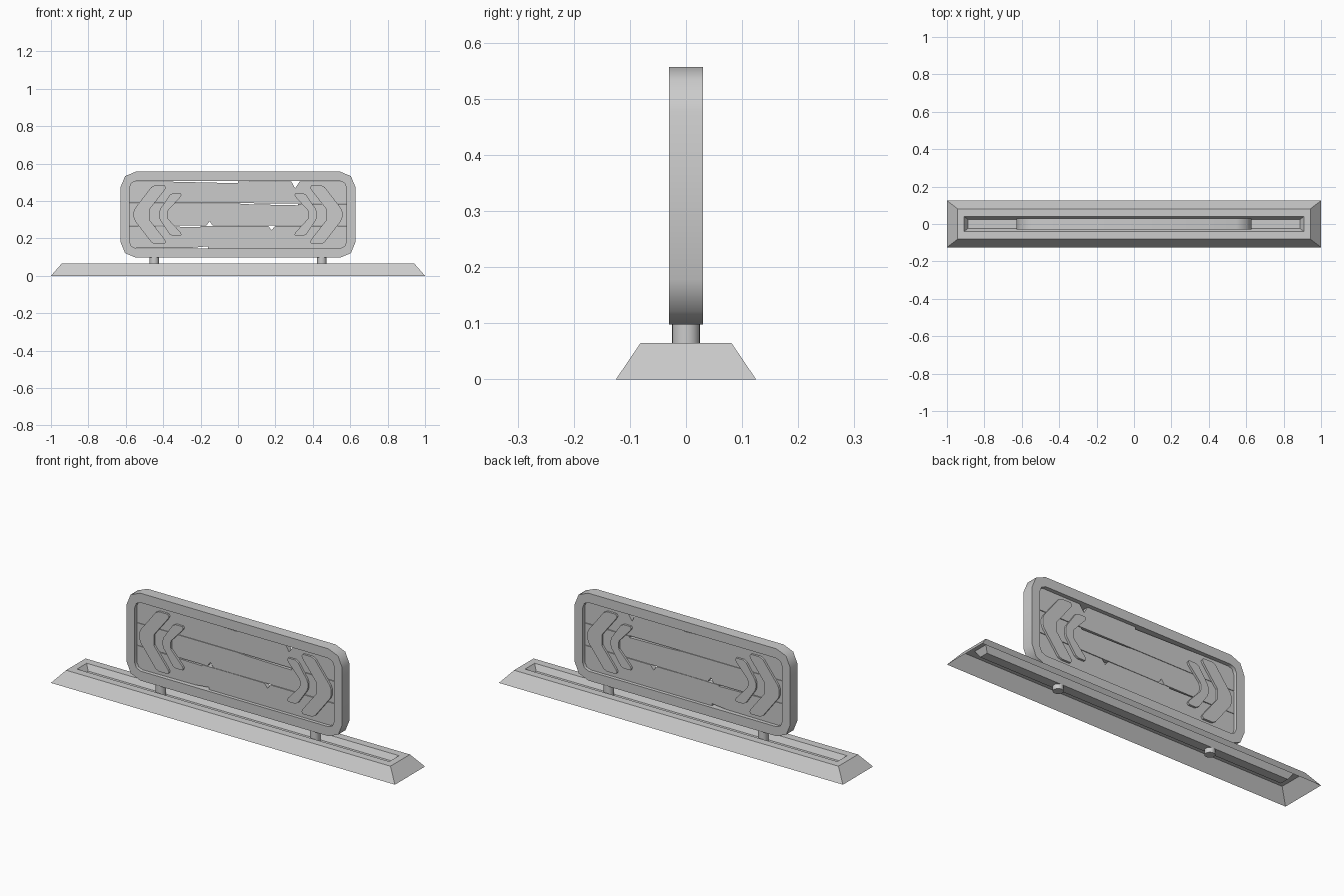
import bpy, bmesh, math

cube = bpy.data.objects.get("Cube")
if cube:
    bpy.data.objects.remove(cube, do_unlink=True)

# Single flat grey
grey = bpy.data.materials.new("plain_grey")
grey.use_nodes = True
grey.diffuse_color = (0.6, 0.6, 0.6, 1)
grey.node_tree.nodes["Principled BSDF"].inputs["Base Color"].default_value = (0.6, 0.6, 0.6, 1)

MID_Z = 0.327  # height of the panel centre


def finish(name, bm, smooth_angle=None, fix_normals=True):
    if fix_normals:
        bmesh.ops.recalc_face_normals(bm, faces=bm.faces)
    mesh = bpy.data.meshes.new(name)
    bm.to_mesh(mesh)
    bm.free()
    mesh.materials.append(grey)
    if smooth_angle:
        mesh.shade_smooth()
        mesh.set_sharp_from_angle(angle=math.radians(smooth_angle))
    ob = bpy.data.objects.new(name, mesh)
    bpy.context.collection.objects.link(ob)
    return ob


def bridge(bm, a, b):
    for i in range(len(a)):
        j = (i + 1) % len(a)
        bm.faces.new((a[i], a[j], b[j], b[i]))


def slab(name, outline, half):
    """Extrude an x/z outline symmetrically in y."""
    bm = bmesh.new()
    front = [bm.verts.new((x, -half, z)) for x, z in outline]
    back = [bm.verts.new((x, half, z)) for x, z in outline]
    bm.faces.new(front)
    bm.faces.new(back[::-1])
    bridge(bm, front, back)
    return finish(name, bm)


def rounded_rect(hx, hz, r, steps=2):
    pts = []
    for k, (sx, sz) in enumerate([(1, 1), (-1, 1), (-1, -1), (1, -1)]):
        for i in range(steps + 1):
            t = math.pi / 2 * (k + i / steps)
            pts.append((sx * (hx - r) + r * math.cos(t),
                        MID_Z + sz * (hz - r) + r * math.sin(t)))
    return pts


# Base: hollow shell with sloped sides and a sunken trough along the top
bm = bmesh.new()
rings = []
for hx, hy, z in [(1, 0.125, 0), (0.943, 0.081, 0.065),
                  (0.908, 0.04, 0.065), (0.888, 0.024, 0.035)]:
    rings.append([bm.verts.new((sx * hx, sy * hy, z))
                  for sx, sy in [(-1, -1), (1, -1), (1, 1), (-1, 1)]])
for lower, upper in zip(rings, rings[1:]):
    bridge(bm, lower, upper)
bm.faces.new(rings[-1])
finish("base", bm, fix_normals=False)

# Posts joining base and panel
for side, s in (("left", 1), ("right", -1)):
    bm = bmesh.new()
    bmesh.ops.create_cone(bm, cap_ends=True, segments=20, radius1=0.025,
                          radius2=0.025, depth=0.1)
    bmesh.ops.translate(bm, verts=bm.verts, vec=(s * 0.448, 0, 0.06))
    finish(side + "_post", bm, 40)

# Panel frame with rounded corners
bm = bmesh.new()
loops = []
for outline, y in [(rounded_rect(0.627, 0.2295, 0.08), -0.03),
                   (rounded_rect(0.627, 0.2295, 0.08), 0.03),
                   (rounded_rect(0.58, 0.18, 0.035), 0.03),
                   (rounded_rect(0.58, 0.18, 0.035), -0.03)]:
    loops.append([bm.verts.new((x, y, z)) for x, z in outline])
for i in range(4):
    bridge(bm, loops[i], loops[(i + 1) % 4])
finish("panel_frame", bm, 50)

# Worn planks with thin uneven gaps and small notches
W = 0.585
slab("top_plank", [
    (-W, 0.388), (0.07, 0.388), (0.32, 0.387), (W, 0.387),
    (W, 0.505), (0.33, 0.504), (0.305, 0.468), (0.285, 0.504), (0.0, 0.506),
    (0.0, 0.495), (-0.35, 0.503), (-W, 0.506)], 0.012)
slab("middle_plank", [
    (-W, 0.269), (-0.44, 0.268), (-0.17, 0.268), (-0.152, 0.292), (-0.135, 0.268),
    (W, 0.270), (W, 0.384), (0.32, 0.384), (0.32, 0.377), (0.07, 0.382),
    (0.0, 0.386), (-W, 0.386)], 0.012)
slab("bottom_plank", [
    (-W, 0.147), (-0.24, 0.150), (-0.16, 0.158), (-0.16, 0.147), (W, 0.147),
    (W, 0.267), (0.198, 0.266), (0.18, 0.244), (0.162, 0.266), (0.0, 0.267),
    (-0.20, 0.266), (-0.20, 0.260), (-0.44, 0.265), (-W, 0.267)], 0.012)

# Direction chevrons: upper half profiles mirrored about the panel centre,
# standing proud of the planks on both faces
big = [(0.378, 0.018), (0.39, 0.045), (0.455, 0.135), (0.458, 0.148),
       (0.448, 0.157), (0.395, 0.157), (0.383, 0.148)]
outer = [(0.473, 0.028), (0.473, 0.012)]
large_half = [(0.558, 0.015), (0.55, 0.035), (0.463, 0.148), (0.445, 0.157),
              (0.393, 0.157), (0.385, 0.146), (0.392, 0.132)] + outer
small_half = [(0.422, 0.012), (0.416, 0.03), (0.365, 0.105), (0.348, 0.115),
              (0.308, 0.115), (0.302, 0.106), (0.308, 0.094),
              (0.374, 0.022), (0.376, 0.01)]
for side, s in (("left", 1), ("right", -1)):
    for size, half in (("large", large_half), ("small", small_half)):
        full = half + [(x, -z) for x, z in reversed(half)]
        slab(f"{side}_{size}_chevron",
             [(s * x, MID_Z + z) for x, z in full], 0.023)
